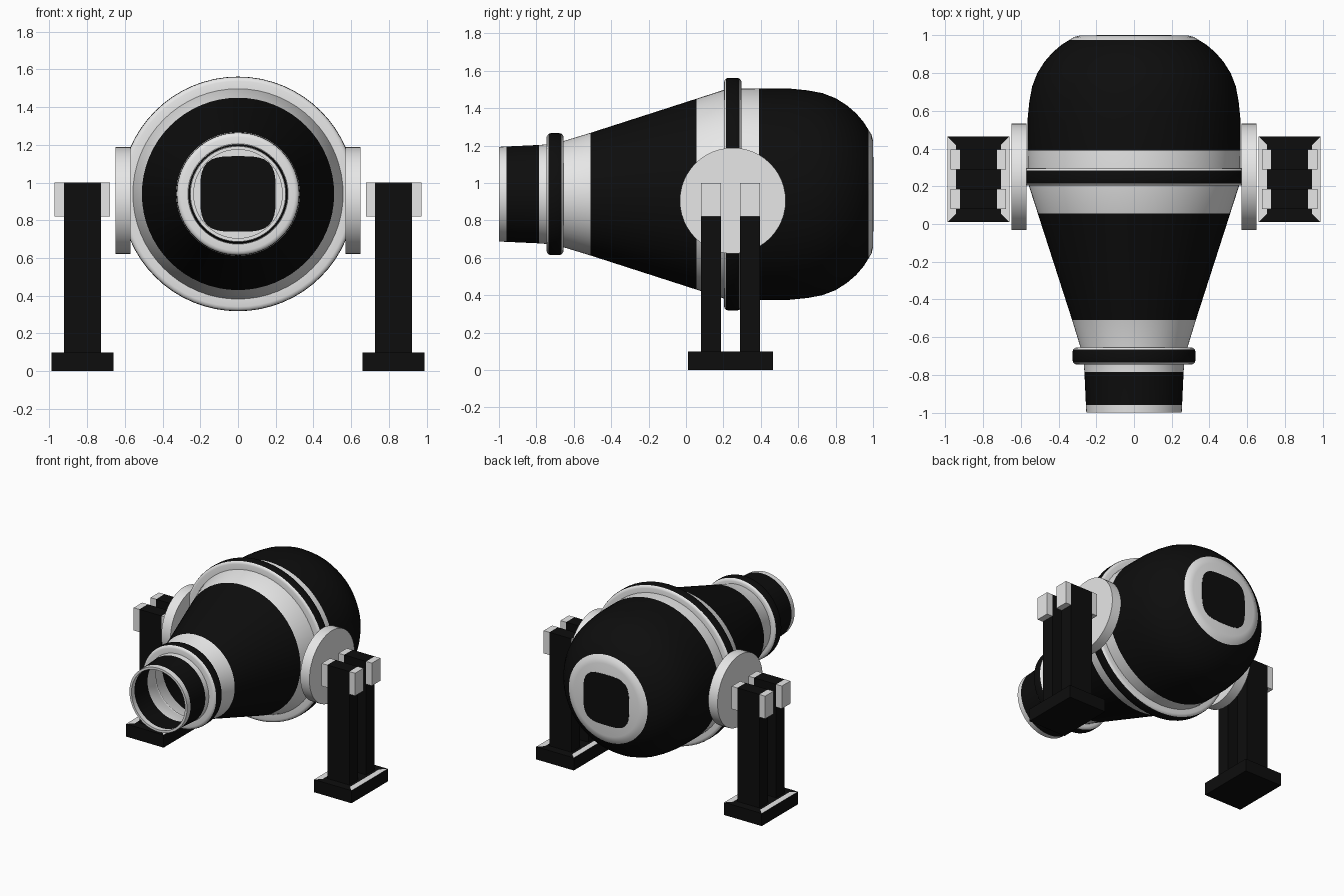
import bpy, bmesh, math
from mathutils import Matrix, Vector

old = bpy.data.objects.get("Cube")
if old:
    bpy.data.objects.remove(old, do_unlink=True)


def material(name, value):
    m = bpy.data.materials.new(name)
    m.use_nodes = True
    color = (value, value, value, 1)
    m.diffuse_color = color
    m.node_tree.nodes["Principled BSDF"].inputs["Base Color"].default_value = color
    return m


WHITE, BLACK = 0, 1
MATERIALS = [material("light_grey", 0.8), material("black", 0.004)]
AXIS_Z = 0.94


def finish(name, bm, smooth=False):
    bmesh.ops.recalc_face_normals(bm, faces=bm.faces)
    mesh = bpy.data.meshes.new(name)
    bm.to_mesh(mesh)
    bm.free()
    for m in MATERIALS:
        mesh.materials.append(m)
    ob = bpy.data.objects.new(name, mesh)
    bpy.context.collection.objects.link(ob)
    if smooth:
        bpy.ops.object.select_all(action='DESELECT')
        ob.select_set(True)
        bpy.context.view_layer.objects.active = ob
        bpy.ops.object.shade_smooth_by_angle(angle=math.radians(35))
    return ob


def revolve(name, profile, colours, closed=False, segments=64):
    """Turn a (y, radius) profile about the drum axis, one colour per strip."""
    bm = bmesh.new()
    rings = []
    for y, r in profile:
        ring = []
        for i in range(segments):
            a = math.tau * i / segments
            ring.append(bm.verts.new((r * math.cos(a), y, AXIS_Z + r * math.sin(a))))
        rings.append(ring)
    pairs = list(zip(rings, rings[1:]))
    if closed:
        pairs.append((rings[-1], rings[0]))
    for (a, b), colour in zip(pairs, colours):
        for i in range(segments):
            j = (i + 1) % segments
            bm.faces.new((a[i], a[j], b[j], b[i])).material_index = colour
    bmesh.ops.remove_doubles(bm, verts=bm.verts, dist=1e-5)
    bmesh.ops.dissolve_degenerate(bm, edges=bm.edges, dist=1e-5)
    return finish(name, bm, True)


def box(name, centre, size, colour):
    bm = bmesh.new()
    bmesh.ops.create_cube(bm, size=1, matrix=Matrix.Translation(centre) @ Matrix.Diagonal((*size, 1)))
    for f in bm.faces:
        f.material_index = colour
    return finish(name, bm)


# Drum shell: the outer profile runs from the mouth to the rear, the inner one back
outer = [(-1, .253), (-.96, .255), (-.785, .263), (-.7, .27), (-.51, .328),
         (.055, .51), (.21, .56), (.3, .565), (.39, .566), (.55, .565),
         (.65, .555), (.73, .54), (.8, .513), (.86, .475), (.91, .432),
         (.95, .385), (.975, .345), (.992, .318), (1, .285)]
BLACK_SPANS = [(-.96, -.785), (-.51, .055), (.39, .975)]


def band(y):
    return BLACK if any(a < y < b for a, b in BLACK_SPANS) else WHITE


bands = [band((a[0] + b[0]) / 2) for a, b in zip(outer, outer[1:])]
inner = [(min(y, .97), r - .018) for y, r in outer]
inner[0] = (-1, inner[0][1])
shell = [(.97, 0)] + inner[::-1] + outer + [(1, 0)]
revolve("drum", shell, [WHITE] + bands[::-1] + [WHITE] + bands + [WHITE])


# Hoops: rounded edges, dark rim and light sides
def hoop(name, y, half, r_in, r_out, bevel):
    corner = [(bevel * math.sin(t), bevel * math.cos(t))
              for t in (0, math.pi / 6, math.pi / 3, math.pi / 2)]
    back = [(y + half - bevel + s, r_out - bevel + c) for s, c in corner]
    front = [(y - half + bevel - s, r_out - bevel + c) for s, c in corner[::-1]]
    profile = [(y - half, r_in)] + front + back + [(y + half, r_in)]
    colours = [WHITE] * 3 + [BLACK] * 3 + [WHITE] * 4
    revolve(name, profile, colours, closed=True)


hoop("mouth_hoop", -.7, .046, .262, .326, .024)
hoop("middle_hoop", .25, .047, .552, .622, .024)


# Dark rounded-square plates on the outside and inside of the rear wall
def plate(name, y0, y1, half=.2, segments=48):
    bm = bmesh.new()
    loop = []
    for i in range(segments):
        a = math.tau * i / segments
        c, s = math.cos(a), math.sin(a)
        r = half / (abs(c) ** 3.6 + abs(s) ** 3.6) ** (1 / 3.6)
        loop.append(bm.verts.new((r * c, y0, AXIS_Z + r * s)))
    face = bm.faces.new(loop)
    ext = bmesh.ops.extrude_face_region(bm, geom=[face])
    moved = [v for v in ext["geom"] if isinstance(v, bmesh.types.BMVert)]
    bmesh.ops.translate(bm, verts=moved, vec=(0, y1 - y0, 0))
    if len(bm.faces) == segments + 1:
        bm.faces.new(loop)
    for f in bm.faces:
        f.material_index = BLACK
    finish(name, bm)


plate("rear_plate", .999, 1.002)
plate("inner_rear_plate", .967, .971)


# Pivot discs and stands, one set for each side
for side, sx in (("left", 1), ("right", -1)):
    bm = bmesh.new()
    place = Matrix.Translation((sx * .61, .25, .905)) @ Matrix.Rotation(math.pi / 2, 4, 'Y')
    bmesh.ops.create_cone(bm, cap_ends=True, segments=48, radius1=.283, radius2=.283,
                          depth=.08, matrix=place)
    finish(side + "_pivot_disc", bm, True)

    # Base block with mitred light strips along its two long edges
    cx = sx * .825
    base = box(side + "_base", (cx, .237, .05), (.33, .455, .1), BLACK)
    bm = bmesh.new()
    bm.from_mesh(base.data)
    top = [f for f in bm.faces if f.normal.z > .9]
    bmesh.ops.inset_region(bm, faces=top, thickness=.065)
    for f in bm.faces:
        if f.normal.z > .9 and abs(f.calc_center_median().x - cx) > .1:
            f.material_index = WHITE
    bm.to_mesh(base.data)
    bm.free()

    # Twin posts with a light block on each flank at the top
    for label, y in (("front", .133), ("rear", .343)):
        box(f"{side}_{label}_post", (cx, y, .55), (.195, .106, .9), BLACK)
        for where, dx in (("outer", sx), ("inner", -sx)):
            box(f"{side}_{label}_{where}_block", (cx + dx * .122, y, .91),
                (.05, .106, .18), WHITE)
